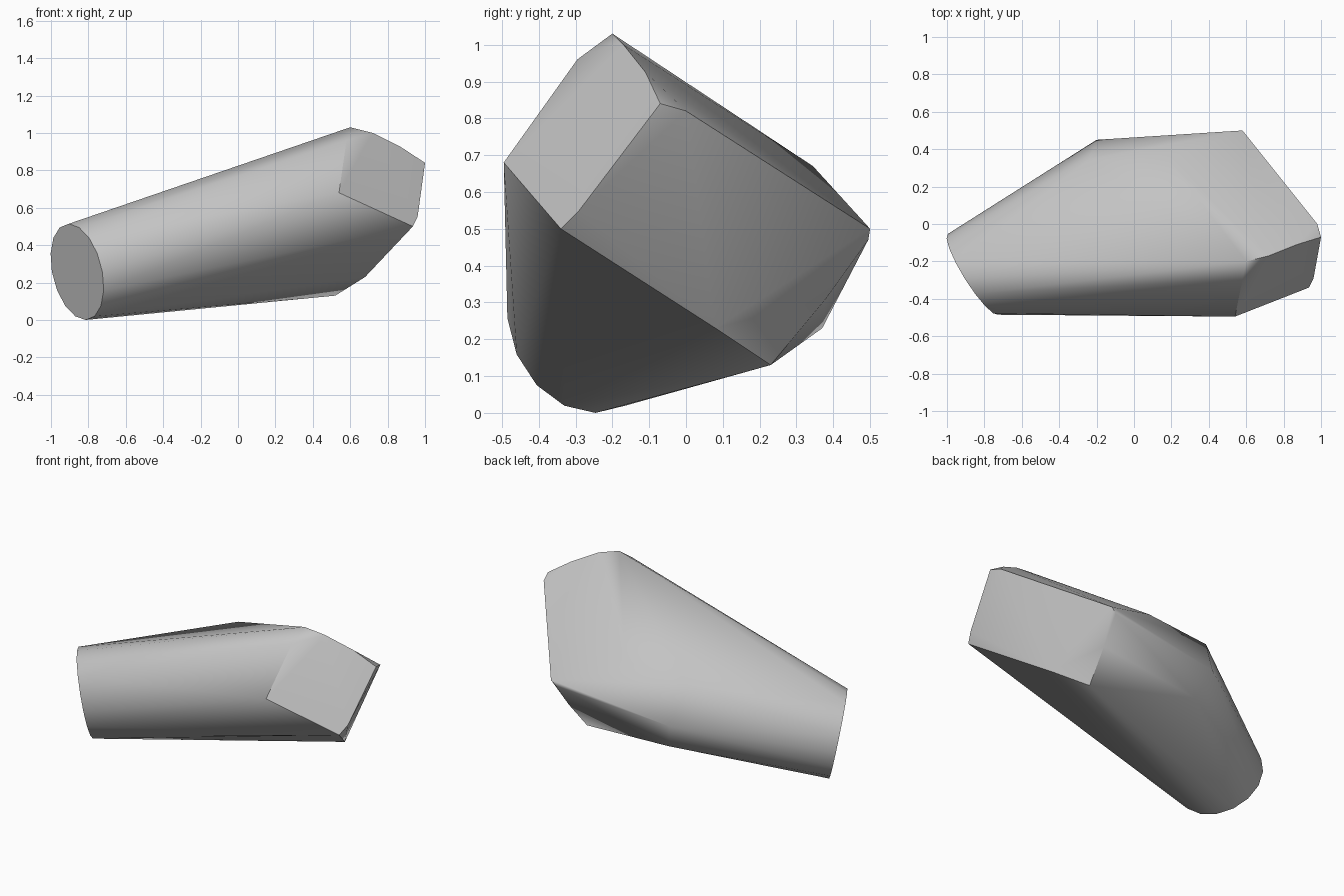
import bpy
import bmesh
from math import cos, sin, radians, tau

default_cube = bpy.data.objects.get("Cube")
if default_cube:
    bpy.data.objects.remove(default_cube, do_unlink=True)


def make_material(name, colour):
    material = bpy.data.materials.new(name)
    material.use_nodes = True
    material.diffuse_color = colour
    shader = next(node for node in material.node_tree.nodes
                  if node.type == "BSDF_PRINCIPLED")
    shader.inputs["Base Color"].default_value = colour
    return material


def slanted_oval(segments):
    """Rounded end section, leaning on a slanted cutting plane."""
    ring = []
    for step in range(segments):
        angle = tau * step / segments
        x = -0.86 + 0.135 * cos(angle) - 0.045 * sin(angle)
        z = 0.257 + 0.257 * sin(angle)
        y = -0.27 - 1.6 * (x + 0.8) - 0.37 * z
        ring.append((x, y, z))
    return ring


def hull_object(name, points, material, sharp_angle):
    """Wrap the section points in one convex shell."""
    mesh = bpy.data.meshes.new(name)
    shell = bmesh.new()
    for point in points:
        shell.verts.new(point)
    result = bmesh.ops.convex_hull(shell, input=list(shell.verts))
    unused = {item for key in ("geom_interior", "geom_unused")
              for item in result[key] if isinstance(item, bmesh.types.BMVert)}
    bmesh.ops.delete(shell, geom=list(unused), context="VERTS")
    # Merge the flat end caps into single faces
    bmesh.ops.dissolve_limit(shell, angle_limit=radians(2),
                             verts=list(shell.verts), edges=list(shell.edges))
    bmesh.ops.recalc_face_normals(shell, faces=list(shell.faces))
    shell.to_mesh(mesh)
    shell.free()
    mesh.materials.append(material)
    body = bpy.data.objects.new(name, mesh)
    bpy.context.collection.objects.link(body)
    bpy.ops.object.select_all(action="DESELECT")
    body.select_set(True)
    bpy.context.view_layer.objects.active = body
    bpy.ops.object.shade_smooth_by_angle(angle=sharp_angle)
    return body


# Upper front cap, with softened corners
front_cap = [
    (0.6, -0.2, 1.03), (0.72, -0.17, 1.0), (0.87, -0.11, 0.925),
    (1, -0.07, 0.84), (0.96, -0.29, 0.55), (0.935, -0.34, 0.5),
    (0.54, -0.495, 0.68), (0.58, -0.295, 0.96),
]

# Remaining corners of the wide end cap
wide_cap = [
    (0.98, 0, 0.82), (0.58, 0.5, 0.5), (0.55, 0.495, 0.47),
    (0.54, 0.38, 0.31), (0.52, 0.23, 0.13), (0.68, 0.08, 0.23),
]

# Bend across the back
back_bend = [
    (-0.24, 0.345, 0.63), (-0.2, 0.45, 0.4), (-0.14, 0.37, 0.23),
    (0.18, 0.345, 0.67),
]

grey = make_material("plain grey", (0.55, 0.55, 0.55, 1))
hull_object("bent_body", slanted_oval(16) + front_cap + wide_cap + back_bend,
            grey, radians(35))
